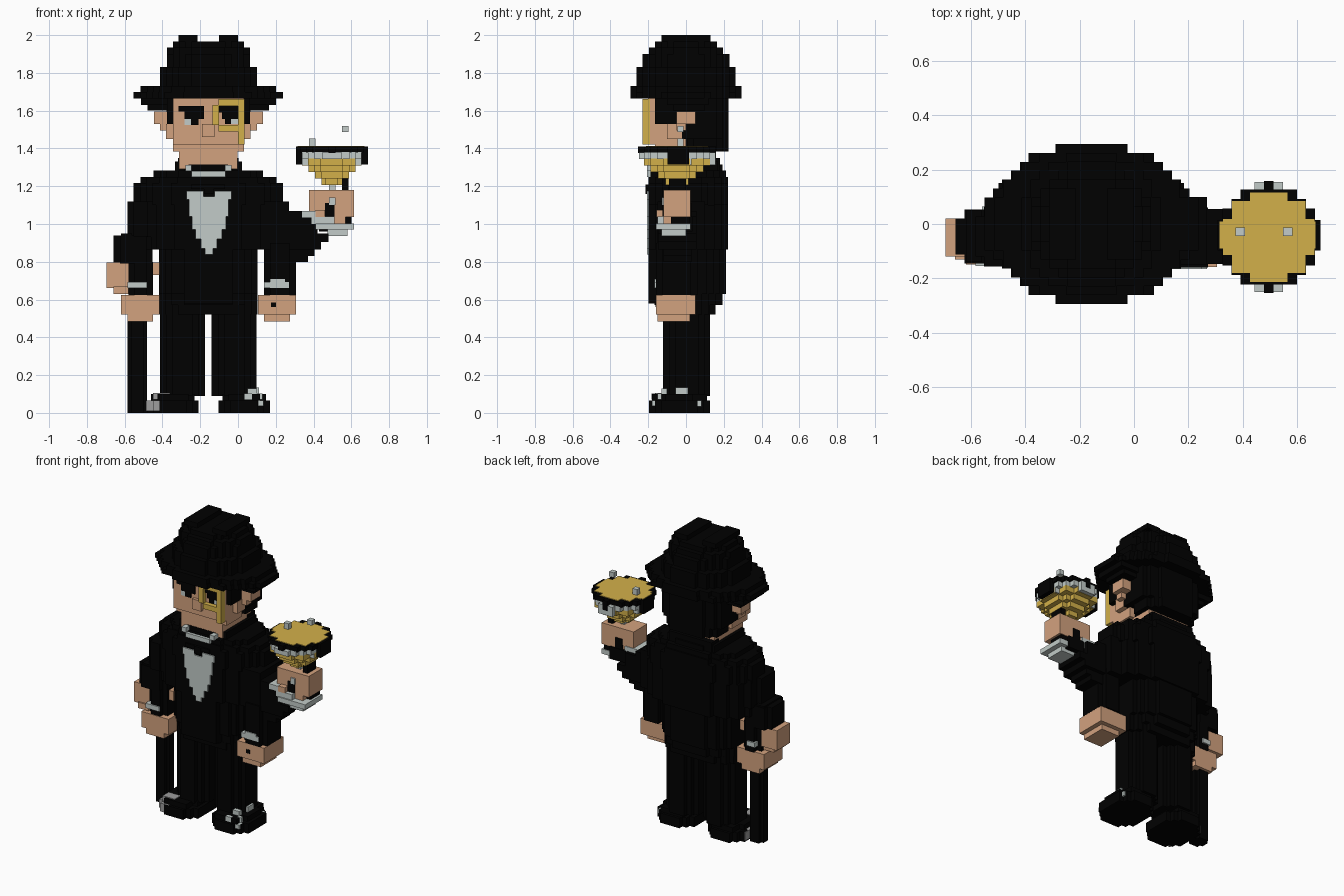
import bpy, bmesh

if "Cube" in bpy.data.objects:
    bpy.data.objects.remove(bpy.data.objects["Cube"])

V = 2 / 61      # block size
CX = -0.157     # body centre in x


def material(name, rgb):
    m = bpy.data.materials.new(name)
    m.use_nodes = True
    col = (*rgb, 1)
    m.diffuse_color = col
    bsdf = m.node_tree.nodes["Principled BSDF"]
    bsdf.inputs["Base Color"].default_value = col
    bsdf.inputs["Roughness"].default_value = 0.8
    return m


BLACK = material("black cloth", (0.0003, 0.0003, 0.0003))
SKIN = material("skin", (0.65, 0.36, 0.21))
GOLD = material("gold", (0.65, 0.435, 0.068))
WHITE = material("pale grey", (0.54, 0.60, 0.58))
GREY = material("mid grey", (0.34, 0.34, 0.34))


def finish(name, bm, mat):
    bmesh.ops.recalc_face_normals(bm, faces=bm.faces)
    me = bpy.data.meshes.new(name)
    bm.to_mesh(me)
    bm.free()
    me.materials.append(mat)
    ob = bpy.data.objects.new(name, me)
    bpy.context.collection.objects.link(ob)


def boxes(name, mat, rows):
    """Blocks given as x0, x1, y0, y1, z0, z1."""
    bm = bmesh.new()
    for x0, x1, y0, y1, z0, z1 in rows:
        vs = bmesh.ops.create_cube(bm, size=1)["verts"]
        for v in vs:
            v.co.x = x1 if v.co.x > 0 else x0
            v.co.y = y1 if v.co.y > 0 else y0
            v.co.z = z1 if v.co.z > 0 else z0
    finish(name, bm, mat)


def stack(name, mat, cx, cy, layers, p=2.0):
    """Layers z0, z1, rx, ry, each a slab with a stepped round outline."""
    bm = bmesh.new()
    for z0, z1, rx, ry in layers:
        n = max(1, round(ry / V))
        quarter = []
        for j in range(n):
            t = (j + 0.5) / n
            w = rx * (1 - t ** p) ** (1 / p)
            w = max(V, rx - round((rx - w) / V) * V)
            if quarter and abs(quarter[-1][0] - w) < 1e-5:
                quarter[-1] = (w, ry * (j + 1) / n)
            else:
                if quarter:
                    quarter.append((w, quarter[-1][1]))
                quarter.append((w, ry * (j + 1) / n))
        back = quarter + [(-x, y) for x, y in reversed(quarter)]
        outline = back + [(-x, -y) for x, y in back]
        face = bm.faces.new([bm.verts.new((cx + x, cy + y, z0)) for x, y in outline])
        top = bmesh.ops.extrude_face_region(bm, geom=[face], use_keep_orig=True)["geom"]
        for g in top:
            if isinstance(g, bmesh.types.BMVert):
                g.co.z = z1
    finish(name, bm, mat)


def pair(rows, c=CX):
    """Blocks mirrored about a centre in x."""
    return rows + [(2 * c - b, 2 * c - a, d, e, f, g) for a, b, d, e, f, g in rows]


# Hat: crown, wide brim, drooping sides, dented top
stack("hat", BLACK, CX, 0, [
    (1.665, 1.698, 0.395, 0.295), (1.698, 1.73, 0.358, 0.295),
    (1.73, 1.83, 0.257, 0.262), (1.83, 1.90, 0.22, 0.23),
    (1.90, 1.935, 0.22, 0.197), (1.935, 1.967, 0.188, 0.164)])
boxes("hat_crown_ridges", BLACK, pair([(-0.10, 0.0, -0.13, 0.13, 1.967, 2.0)]))
boxes("hat_brim_droop", BLACK, pair([
    (0.06, 0.20, -0.10, 0.12, 1.63, 1.67), (0.06, 0.165, -0.07, 0.10, 1.60, 1.64)]))

# Head
stack("hair", BLACK, CX, 0.10, [(1.385, 1.45, 0.188, 0.125), (1.45, 1.67, 0.222, 0.125)], p=2.5)
boxes("hair_sides", BLACK, [(CX - 0.22, CX + 0.22, -0.165, 0.10, 1.595, 1.67)]
      + pair([(0.0, 0.063, -0.165, -0.05, 1.53, 1.6), (0.0, 0.063, -0.02, 0.10, 1.45, 1.53)]))
boxes("face", SKIN, [
    (CX - 0.188, CX + 0.188, -0.20, 0.0, 1.42, 1.665),
    (CX - 0.188, CX + 0.188, -0.165, 0.0, 1.385, 1.43)])
boxes("neck", SKIN, [(CX - 0.155, CX + 0.155, -0.165, 0.14, 1.29, 1.39)])
boxes("nose", SKIN, [(CX - 0.033, CX + 0.033, -0.22, -0.19, 1.46, 1.53)])
boxes("ears", SKIN, pair([
    (0.06, 0.132, -0.05, 0.05, 1.53, 1.595), (0.06, 0.10, -0.05, 0.0, 1.495, 1.54),
    (0.0, 0.066, -0.10, -0.02, 1.45, 1.53)]))
boxes("eyebrows_and_eyes", BLACK, [
    (-0.314, -0.18, -0.208, -0.19, 1.595, 1.625), (-0.283, -0.18, -0.208, -0.19, 1.557, 1.596),
    (-0.25, -0.21, -0.208, -0.19, 1.525, 1.558),
    (-0.102, 0.0, -0.208, -0.19, 1.59, 1.625), (-0.085, 0.0, -0.208, -0.19, 1.557, 1.591),
    (-0.07, -0.037, -0.208, -0.19, 1.53, 1.558)])
boxes("eye_whites", WHITE, [
    (-0.283, -0.25, -0.206, -0.19, 1.525, 1.557), (-0.037, 0.0, -0.206, -0.19, 1.53, 1.557)])
boxes("monocle", GOLD, [
    (-0.102, 0.03, -0.23, -0.19, 1.625, 1.662), (-0.135, -0.10, -0.23, -0.19, 1.525, 1.63),
    (-0.102, 0.03, -0.23, -0.19, 1.49, 1.525), (0.0, 0.034, -0.23, -0.19, 1.42, 1.662)])

# Jacket body with shoulders and tail
stack("jacket", BLACK, CX, 0.012, [
    (0.52, 0.57, 0.26, 0.145), (0.57, 0.63, 0.26, 0.18), (0.63, 0.865, 0.26, 0.20),
    (0.865, 1.10, 0.375, 0.21), (1.10, 1.217, 0.395, 0.21), (1.217, 1.25, 0.36, 0.21),
    (1.25, 1.283, 0.29, 0.20), (1.283, 1.315, 0.17, 0.18)], p=2.4)
boxes("jacket_front", BLACK, [(CX - 0.13, CX + 0.13, -0.198, -0.10, 0.58, 1.25)])
boxes("jacket_collar", BLACK, pair([(-0.03, 0.02, -0.15, 0.17, 1.28, 1.33)])
      + [(CX - 0.16, CX + 0.16, 0.10, 0.18, 1.28, 1.35)])
boxes("shirt_collar", WHITE, [(CX - 0.09, CX + 0.09, -0.207, -0.17, 1.25, 1.28)]
      + pair([(-0.068, -0.035, -0.207, -0.15, 1.28, 1.312)]))
SX = -0.154
boxes("shirt_front", WHITE, pair([(-0.125, -0.035, -0.206, -0.17, 1.13, 1.175)], SX) + [
    (SX - h, SX + h, -0.206, -0.17, z0, z1) for h, z0, z1 in (
        (0.105, 1.04, 1.145), (0.09, 0.97, 1.04), (0.07, 0.92, 0.97),
        (0.042, 0.87, 0.92), (0.022, 0.838, 0.87))])
boxes("bow_tie", BLACK, [(-0.18, -0.13, -0.215, -0.17, 1.16, 1.21),
                         (-0.25, -0.07, -0.208, -0.17, 1.185, 1.21)])

# Arm holding the cane
stack("right_arm", BLACK, -0.515, -0.046, [
    (0.935, 1.12, 0.07, 0.11), (0.62, 0.80, 0.066, 0.10)], p=3)
stack("right_elbow", BLACK, -0.555, -0.046, [(0.79, 0.94, 0.103, 0.10)], p=3.5)
boxes("right_shoulder", BLACK, [
    (-0.55, -0.40, -0.14, 0.09, 0.93, 1.12), (-0.62, -0.56, -0.14, 0.05, 0.93, 0.95),
    (-0.46, -0.40, -0.14, 0.09, 0.865, 0.94)])
boxes("right_cuff", WHITE, [
    (-0.585, -0.483, -0.155, -0.10, 0.66, 0.692), (-0.59, -0.56, -0.10, 0.0, 0.66, 0.692),
    (-0.56, -0.50, 0.03, 0.064, 0.66, 0.692)])
boxes("right_hand", SKIN, [
    (-0.695, -0.58, -0.12, 0.02, 0.66, 0.795), (-0.66, -0.58, -0.13, 0.0, 0.63, 0.67),
    (-0.62, -0.415, -0.15, 0.05, 0.52, 0.625), (-0.585, -0.45, -0.15, 0.05, 0.485, 0.53),
    (-0.452, -0.415, -0.10, 0.02, 0.73, 0.795)])
stack("cane", BLACK, -0.534, -0.02, [(0.0, 0.49, 0.051, 0.05)])

# Hanging left arm
stack("left_arm", BLACK, 0.2215, -0.05, [(0.625, 0.90, 0.085, 0.11)], p=3)
boxes("left_shoulder", BLACK, [(0.09, 0.27, -0.15, 0.10, 0.865, 1.12)])
boxes("left_cuff", WHITE, [(0.137, 0.27, -0.166, -0.13, 0.66, 0.692),
                           (0.17, 0.25, -0.166, -0.13, 0.69, 0.708)])
boxes("left_hand", SKIN, [
    (0.105, 0.306, -0.158, 0.05, 0.52, 0.625), (0.137, 0.275, -0.15, 0.02, 0.485, 0.53)])
boxes("left_hand_gap", BLACK, [(0.175, 0.20, -0.162, -0.15, 0.56, 0.585)])

# Raised left arm with the glass
boxes("raised_arm", BLACK, [
    (0.23, 0.34, -0.147, 0.055, 1.0, 1.07), (0.23, 0.42, -0.147, 0.055, 0.94, 1.04),
    (0.23, 0.48, -0.147, 0.055, 0.905, 0.95), (0.23, 0.44, -0.147, 0.055, 0.865, 0.91),
    (0.23, 0.405, -0.12, 0.03, 0.83, 0.87), (0.23, 0.37, -0.12, 0.03, 0.798, 0.84)])
boxes("raised_cuff", WHITE, [
    (0.34, 0.44, -0.152, 0.03, 1.035, 1.07), (0.39, 0.51, -0.152, 0.03, 1.0, 1.04),
    (0.41, 0.615, -0.16, 0.025, 0.97, 1.003), (0.475, 0.58, -0.13, 0.0, 0.937, 0.975)])
boxes("raised_hand", SKIN, [
    (0.375, 0.615, -0.12, 0.025, 1.07, 1.18), (0.41, 0.46, -0.155, 0.02, 1.037, 1.075),
    (0.51, 0.615, -0.12, 0.025, 1.037, 1.08), (0.51, 0.57, -0.12, -0.06, 1.0, 1.04)])
boxes("raised_hand_gap", BLACK, [
    (0.46, 0.51, -0.125, 0.03, 1.04, 1.11), (0.51, 0.60, -0.08, 0.02, 1.0, 1.04),
    (0.43, 0.55, 0.0, 0.035, 0.96, 1.04)])
boxes("glass_stem", WHITE, [(0.483, 0.515, -0.065, -0.03, 1.17, 1.24),
                            (0.483, 0.515, -0.128, -0.10, 1.10, 1.14)])
boxes("glass_shadow_side", BLACK, [(0.55, 0.585, -0.09, 0.0, 1.18, 1.245)])
GX, GY = 0.497, -0.048
stack("drink_bowl", GOLD, GX, GY, [
    (1.207, 1.24, 0.055, 0.06), (1.24, 1.275, 0.09, 0.10),
    (1.275, 1.31, 0.125, 0.14), (1.31, 1.347, 0.158, 0.175)])
stack("glass_band", WHITE, GX, GY, [(1.345, 1.38, 0.158, 0.175)], p=2.5)
boxes("glass_corners", WHITE, pair([
    (0.61, 0.655, -0.12, 0.03, 1.312, 1.35),
    (0.48, 0.55, -0.25, -0.20, 1.345, 1.378), (0.48, 0.55, 0.10, 0.155, 1.312, 1.378)], GX))
stack("glass_rim", BLACK, GX, GY, [(1.378, 1.41, 0.17, 0.175)], p=2.5)
boxes("rim_tabs", BLACK, pair([(0.65, 0.687, -0.097, 0.015, 1.315, 1.41)], GX) + [
    (0.48, 0.515, 0.10, 0.158, 1.345, 1.41), (0.48, 0.515, -0.255, -0.2, 1.375, 1.41)])
stack("drink_surface", GOLD, GX, GY, [(1.40, 1.414, 0.168, 0.165)], p=2.2)
boxes("drink_edge", GOLD, [(0.315, 0.40, -0.09, 0.01, 1.40, 1.414),
                           (0.60, 0.67, -0.09, 0.01, 1.40, 1.414)])
boxes("bubbles", WHITE, [(0.375, 0.41, -0.045, -0.012, 1.41, 1.453),
                         (0.55, 0.585, -0.045, -0.012, 1.487, 1.52)])

# Legs and shoes
for side, x in (("right", -0.295), ("left", -0.02)):
    stack(side + "_leg", BLACK, x, 0.003, [(0.09, 0.57, 0.119, 0.125)], p=2.2)
for side, x in (("right", -0.345), ("left", 0.033)):
    stack(side + "_shoe", BLACK, x, -0.035, [
        (0.0, 0.066, 0.137, 0.162), (0.066, 0.1, 0.115, 0.145)], p=2.4)
boxes("right_spat", GREY, [
    (-0.486, -0.44, -0.15, 0.06, 0.01, 0.066), (-0.45, -0.385, -0.192, -0.13, 0.01, 0.066),
    (-0.45, -0.36, -0.165, -0.10, 0.07, 0.105)])
boxes("left_spat", WHITE, [
    (0.035, 0.075, -0.182, -0.16, 0.07, 0.103), (0.05, 0.10, -0.13, -0.10, 0.098, 0.13),
    (0.10, 0.13, -0.15, -0.13, 0.07, 0.103), (0.105, 0.135, -0.18, -0.14, 0.037, 0.066),
    (0.08, 0.112, -0.055, 0.01, 0.098, 0.135), (0.12, 0.15, 0.05, 0.083, 0.035, 0.066)])
